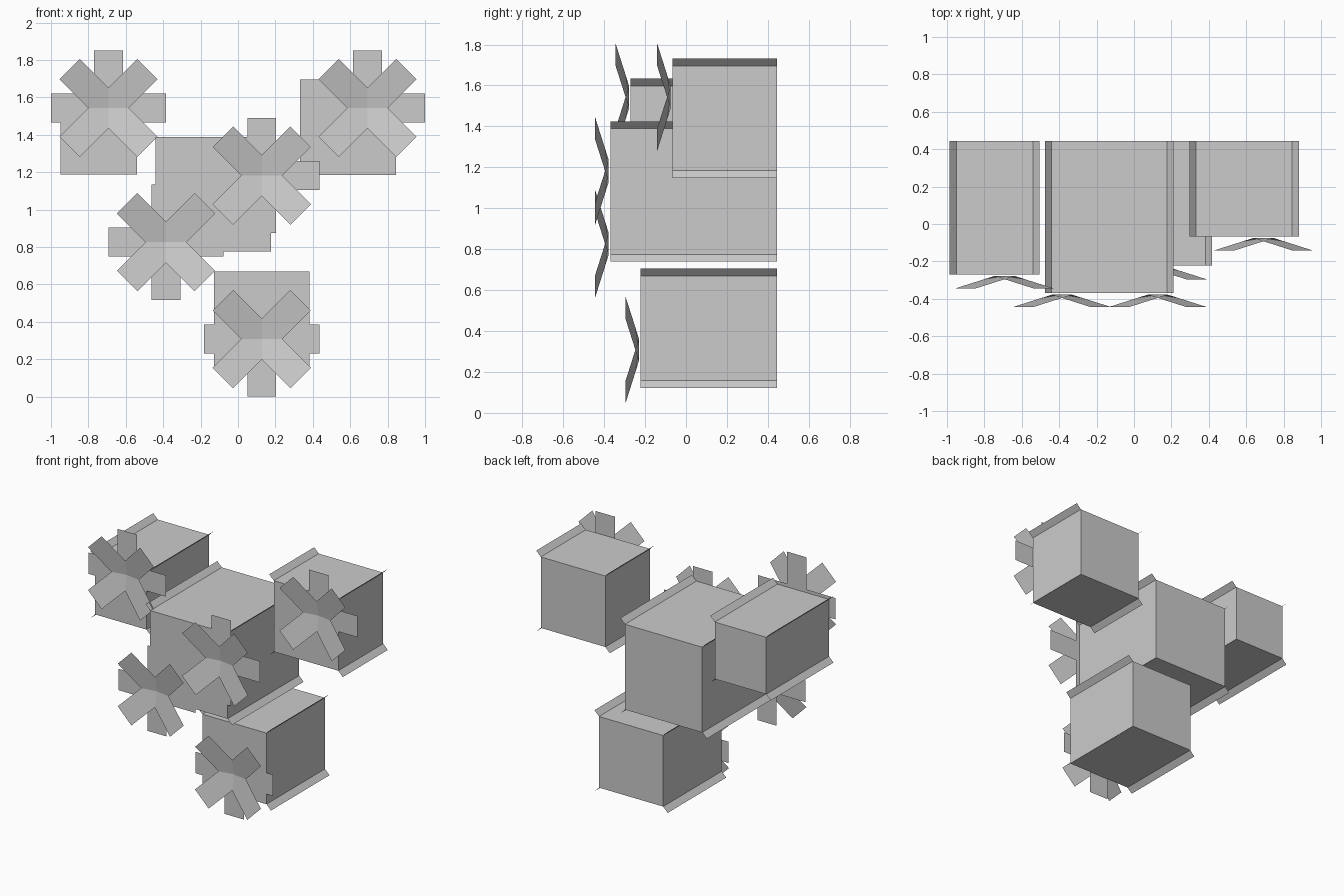
import bpy
from math import sin, cos, pi

if "Cube" in bpy.data.objects:
    bpy.data.objects.remove(bpy.data.objects["Cube"])

BACK = 0.444        # shared back plane of all blocks
LENGTH = 0.308      # petal length
HALF = 0.077        # petal half width
REACH, RISE = 0.294, 0.066   # tilted petal: sideways reach, forward lift
FLANGE = 0.036      # how far the crossed sheets pass the block corners


def make(name, verts, faces):
    mesh = bpy.data.meshes.new(name)
    mesh.from_pydata(verts, [], faces)
    mesh.update()
    obj = bpy.data.objects.new(name, mesh)
    bpy.context.collection.objects.link(obj)
    return obj


def block(name, x0, x1, z0, z1, front):
    # solid box
    bpy.ops.mesh.primitive_cube_add(
        size=1, location=((x0 + x1) / 2, (front + BACK) / 2, (z0 + z1) / 2))
    box = bpy.context.object
    box.name = name + "_block"
    box.scale = (x1 - x0, BACK - front, z1 - z0)
    # two crossed diagonal sheets poking out at the long edges
    a, b, c, d = x0 - FLANGE, x1 + FLANGE, z0 - FLANGE, z1 + FLANGE
    verts = []
    for xa, za, xb, zb in ((a, c, b, d), (a, d, b, c)):
        verts += [(xa, front, za), (xb, front, zb), (xb, BACK, zb), (xa, BACK, za)]
    make(name + "_crossed_sheets", verts, [(0, 1, 2, 3), (4, 5, 6, 7)])


def flower(name, x, z, front):
    # flat upright cross of petals lying on the block front
    y = front - 0.001
    verts = []
    for w, h in ((LENGTH, HALF), (HALF, LENGTH)):
        verts += [(x + sx * w, y, z + sz * h)
                  for sx, sz in ((-1, -1), (1, -1), (1, 1), (-1, 1))]
    make(name + "_flat_petals", verts, [(0, 1, 2, 3), (4, 5, 6, 7)])
    # four diagonal petals tilted forward
    y = front - 0.008
    verts, faces = [], []
    for i in range(4):
        t = pi / 4 + i * pi / 2
        n = len(verts)
        for along, side, lift in ((0, -HALF, 0), (REACH, -HALF, RISE),
                                  (REACH, HALF, RISE), (0, HALF, 0)):
            verts.append((x + along * cos(t) - side * sin(t), y - lift,
                          z + along * sin(t) + side * cos(t)))
        faces.append((n, n + 1, n + 2, n + 3))
    make(name + "_tilted_petals", verts, faces)


# blocks: x range, z range, front y
block("upper_left", -0.95, -0.54, 1.187, 1.597, -0.27)
block("upper_right", 0.332, 0.846, 1.184, 1.695, -0.067)
block("middle", -0.44, 0.176, 0.775, 1.389, -0.37)
block("lower", -0.129, 0.382, 0.158, 0.67, -0.222)

# flowers: centre x, centre z, block front
flower("upper_left_flower", -0.692, 1.543, -0.27)
flower("upper_right_flower", 0.692, 1.543, -0.067)
flower("middle_right_flower", 0.127, 1.182, -0.37)
flower("middle_left_flower", -0.385, 0.826, -0.37)
flower("lower_flower", 0.127, 0.308, -0.222)
